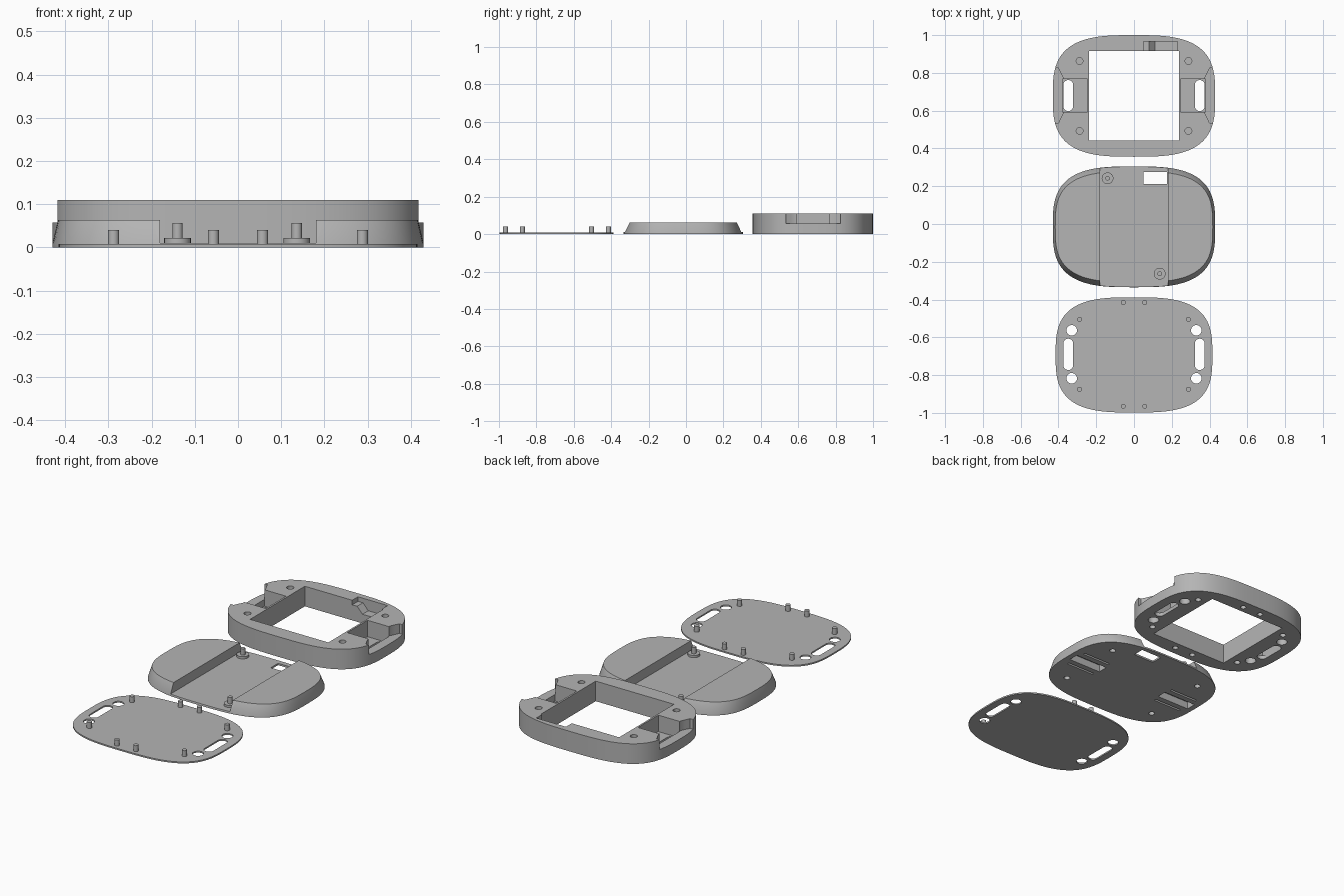
import bpy, bmesh, math

cube = bpy.data.objects.get("Cube")
if cube:
    bpy.data.objects.remove(cube)

grey = bpy.data.materials.new("matte grey")
grey.use_nodes = True
grey.diffuse_color = (0.46, 0.46, 0.46, 1)
grey.node_tree.nodes["Principled BSDF"].inputs["Base Color"].default_value = grey.diffuse_color


def loft(name, rings):
    """Closed solid through rings of 3D points."""
    bm = bmesh.new()
    loops = [[bm.verts.new(p) for p in ring] for ring in rings]
    n = len(loops[0])
    for a, b in zip(loops, loops[1:]):
        for i in range(n):
            j = (i + 1) % n
            bm.faces.new((a[i], a[j], b[j], b[i]))
    bm.faces.new(loops[0][::-1])
    bm.faces.new(loops[-1])
    bmesh.ops.recalc_face_normals(bm, faces=bm.faces)
    mesh = bpy.data.meshes.new(name)
    bm.to_mesh(mesh)
    bm.free()
    mesh.materials.append(grey)
    obj = bpy.data.objects.new(name, mesh)
    bpy.context.collection.objects.link(obj)
    return obj


def prism(name, pts, z0, z1):
    return loft(name, [[(x, y, z) for x, y in pts] for z in (z0, z1)])


def oval(rx, ry, cy, n=96, power=3.1):
    """Rounded rectangular outline."""
    pts = []
    for i in range(n):
        c, s = math.cos(math.tau * i / n), math.sin(math.tau * i / n)
        pts.append((rx * math.copysign(abs(c) ** (2 / power), c),
                    cy + ry * math.copysign(abs(s) ** (2 / power), s)))
    return pts


def slot(x, y, r, half=0, n=12):
    """Circle, or a stadium stretched along y."""
    pts = []
    for i in range(2 * n + 2):
        top = i <= n
        a = math.pi * (i if top else i - 1) / n
        if half == 0 and i in (n + 1, 2 * n + 1):
            continue
        pts.append((x + r * math.cos(a), y + r * math.sin(a) + (half if top else -half)))
    return pts


def rect(x0, x1, y0, y1):
    return [(x0, y0), (x1, y0), (x1, y1), (x0, y1)]


def carve(obj, cutters):
    for c in cutters:
        mod = obj.modifiers.new("cut", 'BOOLEAN')
        mod.operation = 'DIFFERENCE'
        mod.solver = 'EXACT'
        mod.object = c
    bpy.context.view_layer.update()
    graph = bpy.context.evaluated_depsgraph_get()
    mesh = bpy.data.meshes.new_from_object(obj.evaluated_get(graph))
    obj.modifiers.clear()
    obj.data = mesh
    for c in cutters:
        bpy.data.objects.remove(c)


def cut(pts, z0, z1):
    obj = prism("cutter", pts, z0, z1)
    obj.hide_render = True
    return obj


SIGNS = [(sx, sy) for sx in (-1, 1) for sy in (-1, 1)]
CORNER, EDGE = (0.288, 0.185), (0.057, 0.275)
FRAME_Y, TRAY_Y, LID_Y = 0.678, -0.015, -0.693

# Deep frame with a square opening
frame = prism("frame", oval(0.43, 0.322, FRAME_Y), 0, 0.11)
cuts = [cut(rect(-0.237, 0.237, 0.443, 0.917), -0.1, 0.2)]
for s in (-1, 1):
    # Side notch, inner pocket and strap slot
    notch = [(0.47, 0.145), (0.4, 0.145), (0.388, 0.12), (0.376, 0.095)]
    notch += [(x, -y) for x, y in reversed(notch)]
    cuts.append(cut([(s * x, FRAME_Y + 0.002 + y) for x, y in notch], 0.057, 0.2))
    xs = sorted((s * 0.247, s * 0.378))
    cuts.append(cut(rect(*xs, FRAME_Y - 0.086, FRAME_Y + 0.09), 0.02, 0.2))
    cuts.append(cut(slot(s * 0.348, FRAME_Y + 0.002, 0.026, 0.056), -0.1, 0.1))
for sx, sy in SIGNS:
    # Blind holes above and below
    x, y = sx * CORNER[0], FRAME_Y + sy * CORNER[1]
    cuts.append(cut(slot(x, y, 0.018), 0.07, 0.2))
    cuts.append(cut(slot(x, y, 0.016), -0.1, 0.04))
    cuts.append(cut(slot(sx * EDGE[0], FRAME_Y + sy * EDGE[1], 0.015), -0.1, 0.04))
    cuts.append(cut(slot(sx * 0.33, FRAME_Y + sy * 0.127, 0.028), -0.1, 0.04))
# Stepped recess in the back wall
step = [(0.05, 0.2), (0.05, 0.085), (0.08, 0.085), (0.112, 0.05), (0.23, 0.05), (0.23, 0.2)]
cuts.append(loft("cutter", [[(x, y, z) for x, z in step] for y in (0.9, 0.967)]))
carve(frame, cuts)

# Tray with two raised, sloping wings
tray = loft("tray", [[(x, y, z) for x, y in oval(rx, ry, TRAY_Y)]
                     for z, rx, ry in ((0, 0.43, 0.32), (0.007, 0.43, 0.32), (0.063, 0.417, 0.293))])
cuts = [cut(rect(-0.18, 0.18, -0.5, 0.5), 0.01, 0.2),
        cut(rect(0.05, 0.175, 0.212, 0.275), -0.1, 0.005 + 0.1)]
for s in (-1, 1):
    # Pocket with a slit at each side, underneath
    for dy, half, x0, x1 in ((0, 0.028, 0.2, 0.4), (-0.065, 0.006, 0.21, 0.38), (0.065, 0.006, 0.21, 0.38)):
        xs = sorted((s * x0, s * x1))
        cuts.append(cut(rect(*xs, TRAY_Y + dy - half, TRAY_Y + dy + half), -0.1, 0.04))
for sx, sy in SIGNS:
    cuts.append(cut(slot(sx * CORNER[0], TRAY_Y + sy * CORNER[1], 0.016), -0.1, 0.04))
carve(tray, cuts)

# Locating bosses on the tray floor
bosses = []
for side, x, y in (("back", -0.14, 0.242), ("front", 0.136, -0.263)):
    bosses.append(prism(side + "_boss_base", slot(x, y, 0.031), 0.008, 0.022))
    bosses.append(prism(side + "_boss_pin", slot(x, y, 0.012), 0.02, 0.056))

# Thin lid with strap slots and round holes
lid = prism("lid", oval(0.415, 0.305, LID_Y), 0, 0.008)
cuts = []
for s in (-1, 1):
    cuts.append(cut(slot(s * 0.348, LID_Y + 0.003, 0.026, 0.057), -0.1, 0.1))
for sx, sy in SIGNS:
    cuts.append(cut(slot(sx * 0.33, LID_Y + 0.003 + sy * 0.127, 0.028), -0.1, 0.1))
carve(lid, cuts)

# Lid pegs
pegs = []
for px, py in (CORNER, EDGE):
    for sx, sy in SIGNS:
        pegs.append(prism("lid_peg", slot(sx * px, LID_Y + 0.003 + sy * py, 0.013), 0.006, 0.04))

# Smooth the curved walls, keep edges sharp
bpy.ops.object.select_all(action='DESELECT')
for obj in [frame, tray, lid] + bosses + pegs:
    obj.select_set(True)
bpy.context.view_layer.objects.active = frame
bpy.ops.object.shade_smooth_by_angle(angle=math.radians(30))
